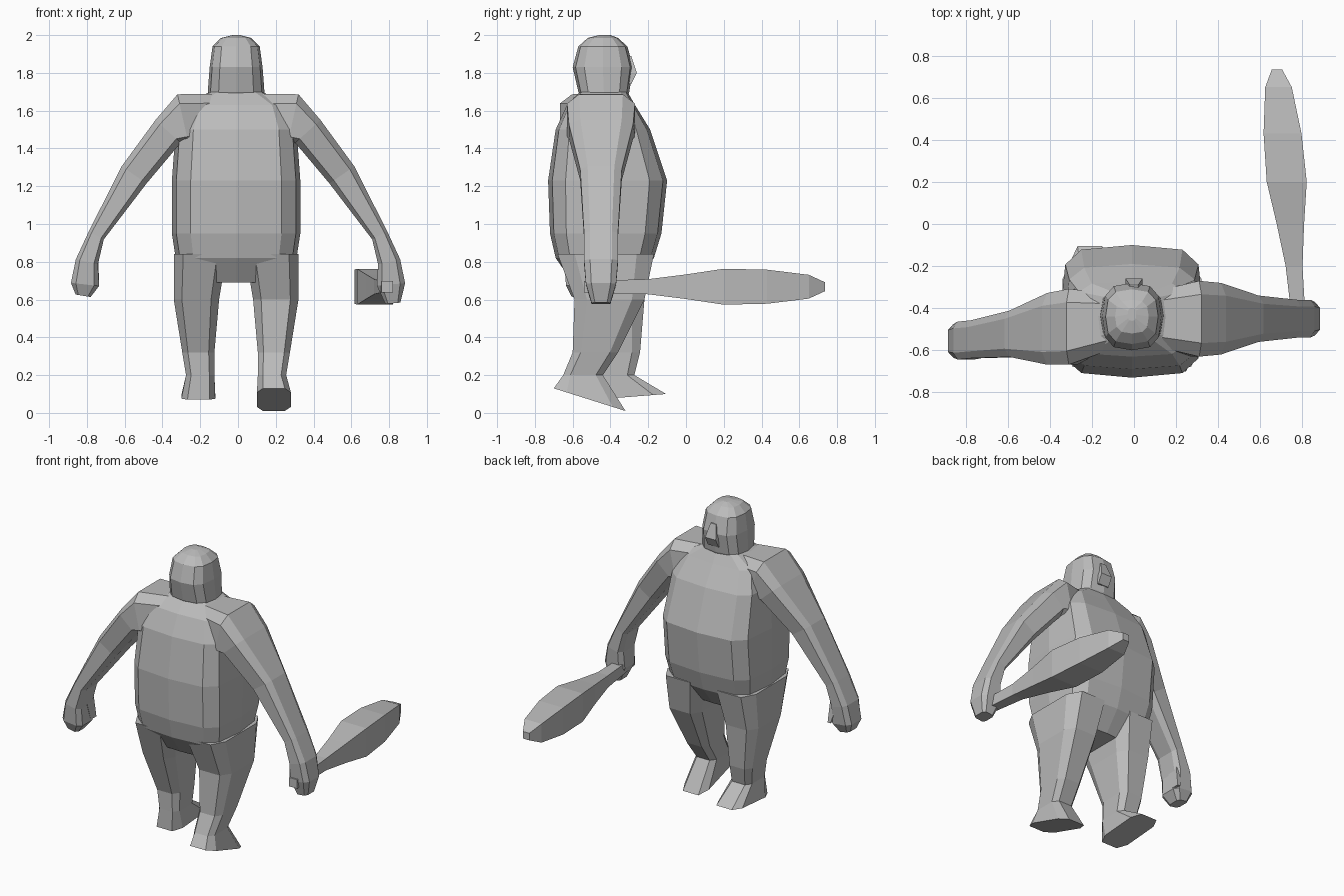
import bpy, bmesh
from math import cos, sin, pi, copysign
from mathutils import Vector

cube = bpy.data.objects.get("Cube")
if cube:
    bpy.data.objects.remove(cube, do_unlink=True)

# One plain grey for everything
clay = bpy.data.materials.new("clay_grey")
clay.use_nodes = True
clay.diffuse_color = (0.5, 0.5, 0.5, 1)
shader = clay.node_tree.nodes["Principled BSDF"]
shader.inputs["Base Color"].default_value = clay.diffuse_color


def outline(sides, power=1.0, turn=0.0):
    """Rounded outline filling a unit square; a low power makes it boxier."""
    angles = [2 * pi * (i + turn) / sides for i in range(sides)]
    reach = max(cos(angle) for angle in angles)

    def bulge(value):
        return copysign(abs(value / reach) ** power, value)
    return [(bulge(sin(angle)), bulge(cos(angle))) for angle in angles]


BOX = outline(sides=4, turn=0.5)
LIMB = outline(sides=8, power=0.5, turn=0.5)
TORSO = outline(sides=12, power=0.5)
SKULL = outline(sides=12, power=0.7)


def section(shape, centre, first_axis, second_axis):
    return [Vector(centre) + a * Vector(first_axis) + b * Vector(second_axis)
            for a, b in shape]


def level(shape, z, half, back, front, x=0.0, tilt=0.0):
    """Section at a height, optionally rising from back to front."""
    return section(shape, (x, (back + front) / 2, z), (half, 0, 0),
                   (0, (front - back) / 2, tilt))


def loft(name, rings):
    """Skin a row of sections and cap both ends."""
    bm = bmesh.new()
    rows = [[bm.verts.new(point) for point in ring] for ring in rings]
    for lower, upper in zip(rows, rows[1:]):
        for i in range(len(lower)):
            bm.faces.new((lower[i - 1], lower[i], upper[i], upper[i - 1]))
    bm.faces.new(rows[0])
    bm.faces.new(rows[-1])
    bmesh.ops.recalc_face_normals(bm, faces=bm.faces)
    mesh = bpy.data.meshes.new(name)
    bm.to_mesh(mesh)
    bm.free()
    mesh.materials.append(clay)
    bpy.context.collection.objects.link(bpy.data.objects.new(name, mesh))


def arm(name, side, swing, tip):
    """Arm and fist along a bent path; swing carries the hand backwards."""
    joints = [  # x, z, half thickness, half depth
        (0.1, 1.55, 0.14, 0.13),
        (0.29, 1.55, 0.14, 0.18),
        (0.37, 1.49, 0.09, 0.17),
        (0.55, 1.26, 0.08, 0.11),
        (0.75, 0.94, 0.045, 0.09),
        (0.8, 0.8, 0.06, 0.09),
        (0.81, 0.68, 0.075, 0.08),
        (0.82, tip, 0.04, 0.05)]
    rings = []
    for i, (x, z, thick, depth) in enumerate(joints):
        before = joints[max(i - 1, 0)]
        after = joints[min(i + 1, len(joints) - 1)]
        normal = Vector((before[1] - after[1], 0, after[0] - before[0]))
        normal = normal.normalized() * thick
        normal.x *= side
        centre = (side * x, -0.45 - swing * x, z)
        rings.append(section(LIMB, centre, normal, (0, depth, 0)))
    loft(name, rings)


def leg(name, side, stride, sole, tilt):
    """Leg ending in a wedge foot; stride carries the foot forwards."""
    def step(z, reach, half, back, front, tilt=0.0):
        shift = stride * max(0, 1 - z / 0.6)
        return level(LIMB, z, half, back + shift, front + shift,
                     x=side * reach - 0.01, tilt=tilt)
    loft(name, [
        step(z=0.84, reach=0.19, half=0.14, back=-0.68, front=-0.17),
        step(z=0.6, reach=0.21, half=0.12, back=-0.59, front=-0.22),
        step(z=0.32, reach=0.2, half=0.085, back=-0.6, front=-0.36),
        step(z=0.2, reach=0.19, half=0.075, back=-0.65, front=-0.44),
        step(z=sole, reach=0.2, half=0.09, back=-0.7, front=-0.32, tilt=tilt)])


# Torso: heavy belly, flat sides, sloping shoulders
loft("torso", [
    level(TORSO, z=0.69, half=0.28, back=-0.6, front=-0.27, x=-0.01),
    level(TORSO, z=0.82, half=0.32, back=-0.69, front=-0.17, x=-0.01),
    level(TORSO, z=0.95, half=0.34, back=-0.72, front=-0.13, x=-0.01),
    level(TORSO, z=1.23, half=0.34, back=-0.73, front=-0.1, x=-0.01),
    level(TORSO, z=1.5, half=0.32, back=-0.69, front=-0.19, x=-0.01),
    level(TORSO, z=1.63, half=0.27, back=-0.63, front=-0.27, x=-0.01),
    level(TORSO, z=1.7, half=0.14, back=-0.56, front=-0.31, x=-0.01)])

# Head and nose
loft("head", [
    level(SKULL, z=1.62, half=0.13, back=-0.53, front=-0.33, x=-0.01),
    level(SKULL, z=1.7, half=0.15, back=-0.57, front=-0.3, x=-0.01),
    level(SKULL, z=1.83, half=0.14, back=-0.6, front=-0.28, x=-0.01),
    level(SKULL, z=1.94, half=0.125, back=-0.57, front=-0.31, x=-0.01),
    level(SKULL, z=1.985, half=0.08, back=-0.52, front=-0.36, x=-0.01),
    level(SKULL, z=2.0, half=0.02, back=-0.46, front=-0.4, x=-0.01)])
loft("nose", [
    level(BOX, z=1.74, half=0.04, back=-0.33, front=-0.29),
    level(BOX, z=1.8, half=0.04, back=-0.33, front=-0.26),
    level(BOX, z=1.89, half=0.02, back=-0.33, front=-0.29)])

# Arms: the left fist grips the club, the right hand hangs open
arm("left_arm", side=1, swing=0.0, tip=0.58)
arm("right_arm", side=-1, swing=0.13, tip=0.62)
loft("right_thumb", [
    level(BOX, z=0.82, half=0.03, back=-0.56, front=-0.48, x=-0.77),
    level(BOX, z=0.68, half=0.01, back=-0.52, front=-0.46, x=-0.745)])

# Legs: the right foot stands a step ahead
leg("left_leg", side=1, stride=0.0, sole=0.07, tilt=-0.06)
leg("right_leg", side=-1, stride=0.25, sole=0.085, tilt=0.015)

# Square club pointing away from the fist, drifting inwards to its tip
girth = {-0.54: 0.03, -0.2: 0.04, 0.0: 0.065, 0.2: 0.095,
         0.43: 0.09, 0.65: 0.063, 0.735: 0.024}
loft("club", [section(BOX, (0.743 - 0.087 * y, y, 0.668),
                      (half, 0, 0), (0, 0, half))
              for y, half in girth.items()])
